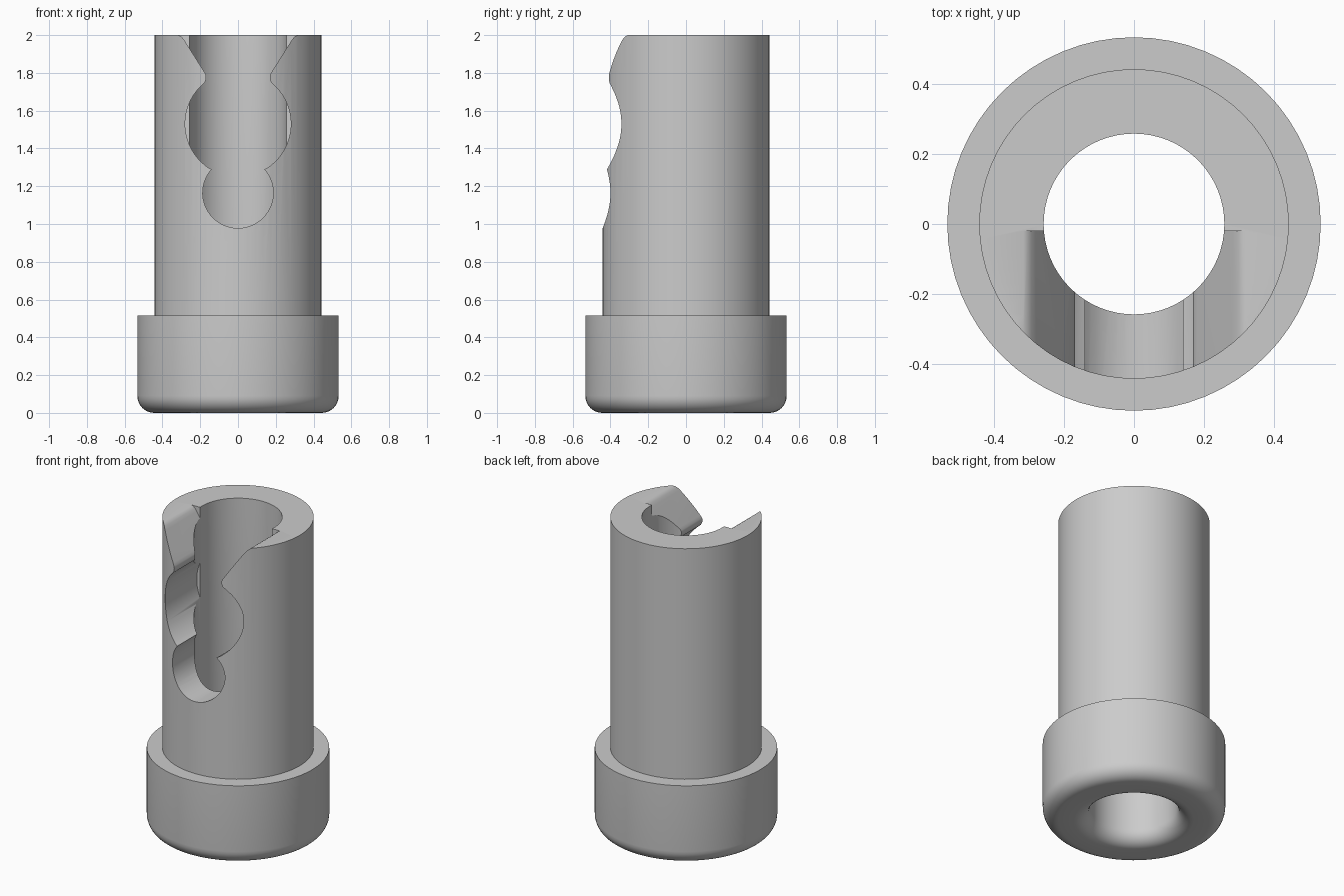
import bpy
import bmesh
from math import sin, cos, pi, radians, atan2
from mathutils import Vector

cube = bpy.data.objects.get("Cube")
if cube:
    bpy.data.objects.remove(cube)

SEGMENTS = 64
BORE, BODY, COLLAR = 0.258, 0.442, 0.533
COLLAR_TOP, HEIGHT, FILLET = 0.515, 2.0, 0.09

grey = bpy.data.materials.new("steel grey")
grey.use_nodes = True
colour = (0.6, 0.6, 0.6, 1)
grey.diffuse_color = colour
grey.node_tree.nodes["Principled BSDF"].inputs["Base Color"].default_value = colour


def arc(cx, cz, r, start, end, steps):
    """Points along a circular arc, angles in radians."""
    angles = [start + (end - start) * i / steps for i in range(steps + 1)]
    return [(cx + r * cos(a), cz + r * sin(a)) for a in angles]


def make_object(name, bm):
    bmesh.ops.recalc_face_normals(bm, faces=bm.faces)
    mesh = bpy.data.meshes.new(name)
    bm.to_mesh(mesh)
    bm.free()
    mesh.materials.append(grey)
    obj = bpy.data.objects.new(name, mesh)
    bpy.context.collection.objects.link(obj)
    return obj


# Collared sleeve: turned profile with rounded lower edges, inside and out
profile = [(BORE, HEIGHT), (BODY, HEIGHT), (BODY, COLLAR_TOP), (COLLAR, COLLAR_TOP)]
profile += arc(COLLAR - FILLET, FILLET, FILLET, 0, -pi / 2, 8)
profile += arc(BORE + FILLET, FILLET, FILLET, -pi / 2, -pi, 8)
bm = bmesh.new()
verts = [bm.verts.new((x, 0, z)) for x, z in profile]
edges = [bm.edges.new((v, verts[i - 1])) for i, v in enumerate(verts)]
bmesh.ops.spin(bm, geom=verts + edges, cent=(0, 0, 0), axis=(0, 0, 1),
               angle=2 * pi, steps=SEGMENTS, use_merge=False)
bmesh.ops.remove_doubles(bm, verts=bm.verts, dist=1e-4)
sleeve = make_object("collared_sleeve", bm)

# Slot outline, right half: small circle, large circle, neck and flared mouth
low, low_r = 1.165, 0.187
high, high_r = 1.53, 0.28
waist_x, waist_z = 0.14, 1.289
half = arc(0, low, low_r, -pi / 2, atan2(waist_z - low, waist_x), 18)
half += arc(0, high, high_r, atan2(waist_z - high, waist_x), radians(51), 24)[1:]
half += [(0.17, 1.765), (0.168, 1.778), (0.171, 1.792), (0.18, 1.808),
         (0.281, 1.968), (0.293, 1.985), (0.303, 1.994), (0.316, HEIGHT),
         (0.316, HEIGHT + 0.1)]
outline = half + [(-x, z) for x, z in reversed(half[1:])]

bm = bmesh.new()
face = bm.faces.new([bm.verts.new((x, -0.02, z)) for x, z in outline])
ext = bmesh.ops.extrude_face_region(bm, geom=[face], use_keep_orig=True)
moved = [g for g in ext["geom"] if isinstance(g, bmesh.types.BMVert)]
bmesh.ops.translate(bm, vec=Vector((0, -0.8, 0)), verts=moved)
cutter = make_object("slot_cutter", bm)
cutter.hide_render = True

# Cut the slot through the front wall
cut = sleeve.modifiers.new("slot", "BOOLEAN")
cut.operation = "DIFFERENCE"
cut.solver = "EXACT"
cut.object = cutter
bpy.ops.object.select_all(action="DESELECT")
bpy.context.view_layer.objects.active = sleeve
sleeve.select_set(True)
bpy.ops.object.modifier_apply(modifier=cut.name)
bpy.data.objects.remove(cutter)
bpy.ops.object.shade_smooth_by_angle(angle=radians(30))
